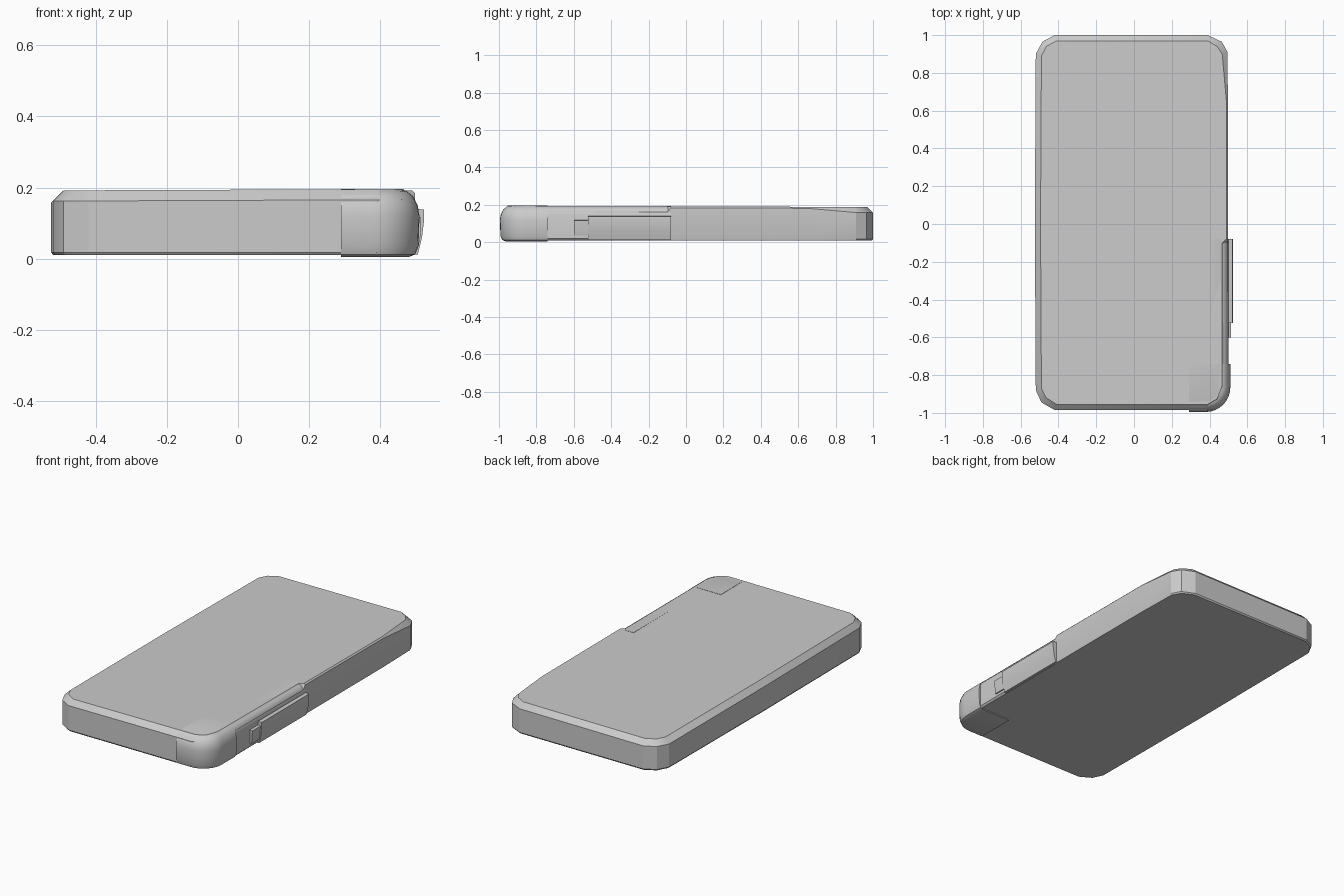
import bpy, bmesh, math

if "Cube" in bpy.data.objects:
    bpy.data.objects.remove(bpy.data.objects["Cube"])


def loft(name, rings, angle=25):
    """Solid skinned through rings that share a point count, ends capped."""
    bm = bmesh.new()
    loops = [[bm.verts.new(p) for p in ring] for ring in rings]
    n = len(loops[0])
    for a, b in zip(loops, loops[1:]):
        for i in range(n):
            j = (i + 1) % n
            bm.faces.new((a[i], a[j], b[j], b[i]))
    bm.faces.new(loops[0][::-1])
    bm.faces.new(loops[-1])
    bmesh.ops.recalc_face_normals(bm, faces=bm.faces)
    mesh = bpy.data.meshes.new(name)
    bm.to_mesh(mesh)
    bm.free()
    obj = bpy.data.objects.new(name, mesh)
    bpy.context.collection.objects.link(obj)
    bpy.ops.object.select_all(action='DESELECT')
    obj.select_set(True)
    bpy.context.view_layer.objects.active = obj
    bpy.ops.object.shade_smooth_by_angle(angle=math.radians(angle))
    return obj


def top_z(x, y):
    """Slightly tilted top surface."""
    return 0.190 + 0.004 * x - 0.004 * y


# Main slab: outline (x, y) and top-edge inset (dx, dy)
outline = [
    (0.39, 1.00, 0.00, -0.03), (-0.42, 1.00, 0.01, -0.03),
    (-0.485, 0.965, 0.02, -0.025), (-0.52, 0.90, 0.03, -0.01),
    (-0.525, 0.00, 0.03, 0.0), (-0.52, -0.88, 0.03, 0.01),
    (-0.49, -0.945, 0.025, 0.025), (-0.42, -0.985, 0.01, 0.03),
    (0.39, -0.985, 0.00, 0.03), (0.46, -0.95, -0.02, 0.025),
    (0.495, -0.87, -0.03, 0.01), (0.497, -0.10, -0.03, 0.0),
    (0.497, -0.08, -0.008, 0.0), (0.497, 0.65, -0.008, 0.0),
    (0.495, 0.91, -0.028, -0.01), (0.465, 0.965, -0.025, -0.025)]
bottom = [(x + dx * 0.2, y + dy * 0.2, 0.01) for x, y, dx, dy in outline]
low = [(x, y, 0.018) for x, y, dx, dy in outline]
shoulder = [(x, y, top_z(x, y) - min(0.03, math.hypot(dx, dy)))
            for x, y, dx, dy in outline]
top = [(x + dx, y + dy, top_z(x + dx, y + dy)) for x, y, dx, dy in outline]
loft("body", [bottom, low, shoulder, top])


# Rounded front right corner guard
def corner_ring(inset, z):
    r = 0.13 - inset
    pts = [(0.29, -0.74, z), (0.29, -0.865 - r, z)]
    for i in range(9):
        a = math.radians(-90 + 90 * i / 8)
        pts.append((0.38 + r * math.cos(a), -0.865 + r * math.sin(a), z))
    return pts + [(0.38 + r, -0.74, z)]


corner_profile = [(0.03, 0.005), (0.012, 0.012), (0.003, 0.035), (0, 0.12),
                  (0.005, 0.15), (0.018, 0.175), (0.036, 0.19), (0.06, 0.196)]
loft("corner_guard", [corner_ring(i, z) for i, z in corner_profile], 35)


# Parts along the right side: an x-z section swept along y
def side_part(name, section, y0, y1):
    loft(name, [[(x, y, z) for x, z in section] for y in (y0, y1)], 35)


side_part("side_rail", [(0.40, 0.01), (0.49, 0.01), (0.50, 0.02), (0.50, 0.145),
                        (0.494, 0.168), (0.48, 0.184), (0.46, 0.193),
                        (0.40, 0.1935)], -0.745, -0.08)
side_part("side_button", [(0.48, 0.010), (0.505, 0.012), (0.517, 0.06),
                          (0.523, 0.11), (0.522, 0.138), (0.48, 0.142)],
          -0.525, -0.08)
side_part("button_end", [(0.48, 0.035), (0.507, 0.035), (0.512, 0.06),
                         (0.514, 0.115), (0.48, 0.125)], -0.60, -0.52)
